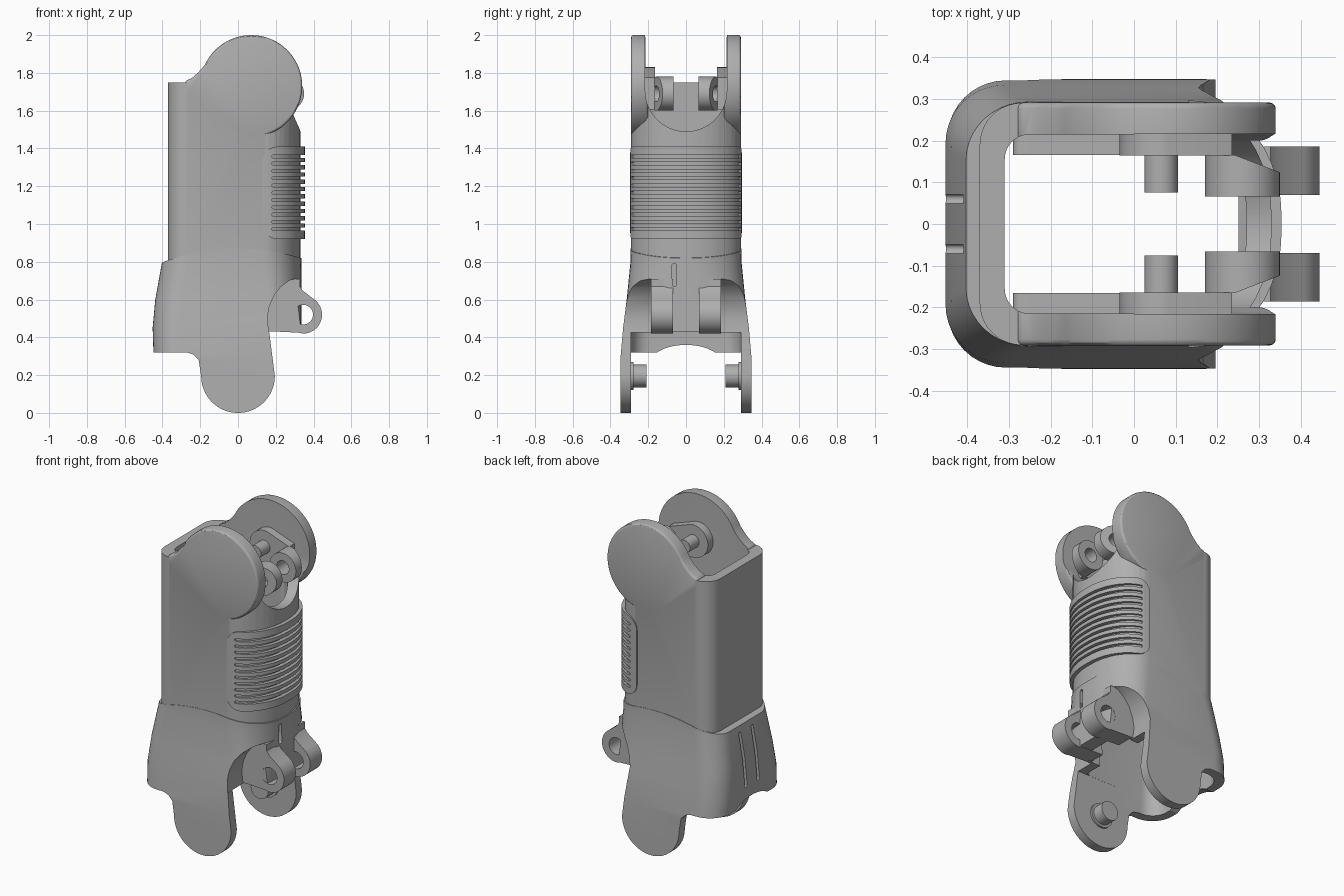
import bpy, bmesh
from math import sin, cos, radians

if "Cube" in bpy.data.objects:
    bpy.data.objects.remove(bpy.data.objects["Cube"])

grey = bpy.data.materials.new("plain grey")
grey.use_nodes = True
grey.diffuse_color = (0.43, 0.43, 0.43, 1)
grey.node_tree.nodes["Principled BSDF"].inputs["Base Color"].default_value = (0.43, 0.43, 0.43, 1)
SIDES = (1, -1)


# Helpers: outlines
def arc(cx, cy, r, start, end, n=24, ry=None):
    ry = r if ry is None else ry
    angles = [radians(start + (end - start) * i / n) for i in range(n + 1)]
    return [(cx + r * cos(a), cy + ry * sin(a)) for a in angles]


def circle(cx, cy, r, n=40):
    return arc(cx, cy, r, 0, 360, n)[:-1]


def rounded_box(x0, x1, y0, y1, r, n=6):
    return (arc(x1 - r, y1 - r, r, 0, 90, n) + arc(x0 + r, y1 - r, r, 90, 180, n)
            + arc(x0 + r, y0 + r, r, 180, 270, n) + arc(x1 - r, y0 + r, r, 270, 360, n))


def section(z, x0, x1, hy, back, fx, fy, n=10):
    """Horizontal ring with round back corners and elliptical front corners."""
    pts = (arc(x1 - fx, hy - fy, fx, 0, 90, n, fy) + arc(x0 + back, hy - back, back, 90, 180, n)
           + arc(x0 + back, back - hy, back, 180, 270, n) + arc(x1 - fx, fy - hy, fx, 270, 360, n, fy))
    return [(x, y, z) for x, y in pts]


# Helpers: solids
def loft(name, rings):
    bm = bmesh.new()
    loops = [[bm.verts.new(p) for p in ring] for ring in rings]
    count = len(loops[0])
    for low, high in zip(loops, loops[1:]):
        for i in range(count):
            j = (i + 1) % count
            bm.faces.new((low[i], low[j], high[j], high[i]))
    bm.faces.new(loops[0][::-1])
    bm.faces.new(loops[-1])
    bmesh.ops.recalc_face_normals(bm, faces=bm.faces[:])
    mesh = bpy.data.meshes.new(name)
    bm.to_mesh(mesh)
    bm.free()
    obj = bpy.data.objects.new(name, mesh)
    bpy.context.scene.collection.objects.link(obj)
    return obj


def prism(name, outline, a, b, axis="Y"):
    place = {"X": lambda u, v, t: (t, u, v), "Y": lambda u, v, t: (u, t, v),
             "Z": lambda u, v, t: (u, v, t)}[axis]
    return loft(name, [[place(u, v, t) for u, v in outline] for t in (a, b)])


def combine(obj, tools, operation="DIFFERENCE"):
    for tool in tools:
        tool.hide_render = True
        mod = obj.modifiers.new("cut", "BOOLEAN")
        mod.operation, mod.object, mod.solver = operation, tool, "EXACT"
    bpy.context.view_layer.update()
    graph = bpy.context.evaluated_depsgraph_get()
    mesh = bpy.data.meshes.new_from_object(obj.evaluated_get(graph))
    obj.modifiers.clear()
    obj.data = mesh
    for tool in tools:
        bpy.data.objects.remove(tool)


# Upper housing with two round ears
upper = loft("upper_housing", [section(z, -0.37, 0.33, 0.29, 0.1, 0.2, 0.27) for z in (0.8, 1.75)])
ear_outline = ([(-0.28, 1.70), (-0.28, 1.757), (-0.245, 1.772), (-0.215, 1.798), (-0.19, 1.825)]
               + arc(0.07, 1.73, 0.27, 155, -105, 48))
ears = []
for s in SIDES:
    ear = prism("ear", ear_outline, 0.2 * s, 0.291 * s)
    bevel = ear.modifiers.new("round", "BEVEL")
    bevel.width, bevel.segments = 0.014, 3
    ears.append(ear)
combine(upper, ears, "UNION")
hollow = loft("hollow", [section(z, -0.31, 0.27, 0.215, 0.06, 0.15, 0.19) for z in (0.7, 2.2)])
mouth = prism("mouth", [(0.216, 2.2), (-0.216, 2.2)] + arc(0, 1.706, 0.216, 180, 360, 32), 0, 0.6, "X")
combine(upper, [hollow, mouth])

# Ribbed grip wrapped around the front
grip = loft("ribbed_grip", [section(z, -0.3, 0.354, 0.296, 0.1, 0.215, 0.278) for z in (0.9, 1.43)])
combine(grip, [prism("grip_shape", rounded_box(0.13, 0.6, 0.92, 1.41, 0.08), -0.5, 0.5)], "INTERSECT")
slots = [loft("core", [section(z, -0.5, 0.31, 0.27, 0.06, 0.18, 0.25) for z in (0.8, 1.5)])]
for i in range(11):
    z = 0.965 + 0.0385 * i
    slots.append(prism("slot", rounded_box(0.18, 0.6, z, z + 0.016, 0.007, 3), -0.5, 0.5))
combine(grip, slots)

# Lower cover: tapered loft trimmed to the side silhouette
shape = [(-0.05, -0.445, 0.348, 0.1, 0.15), (0.3, -0.447, 0.346, 0.1, 0.15),
         (0.45, -0.452, 0.333, 0.12, 0.2), (0.6, -0.438, 0.314, 0.18, 0.25),
         (0.8, -0.402, 0.294, 0.2, 0.27), (0.95, -0.37, 0.291, 0.2, 0.27)]
lower = loft("lower_cover", [section(z, x0, 0.335, hy, 0.14, fx, fy) for z, x0, hy, fx, fy in shape])
silhouette = (arc(0, 0.195, 0.195, 180, 360, 36) + [(0.165, 0.43), (0.6, 0.43)]
              + arc(0, -0.27, 1.14, 60, 120, 40)
              + [(-0.6, 0.32), (-0.27, 0.32), (-0.235, 0.308), (-0.208, 0.28)])
combine(lower, [prism("silhouette", silhouette, -0.6, 0.6)], "INTERSECT")

cavity = [(-0.1, -0.395, 0.29), (0.42, -0.395, 0.29), (0.62, -0.38, 0.262), (1.0, -0.31, 0.225)]
arch = [(0.164, 0.425), (0.155, 0.5), (0.165, 0.56), (0.19, 0.62), (0.225, 0.665),
        (0.27, 0.7), (0.335, 0.72), (0.6, 0.72), (0.6, 0.4)]
cutters = [
    loft("cavity", [section(z, x0, 0.11, hy, 0.1, 0.03, 0.03) for z, x0, hy in cavity]),
    prism("leg_gap", [(-0.1, -0.1), (0.5, -0.1), (0.5, 0.425), (-0.1, 0.425)], -0.29, 0.29),
    prism("passage", [(0, 0.3), (0.25, 0.3), (0.25, 1.1), (0, 1.1)], -0.165, 0.165),
    prism("back_scallop", arc(0, 0.25, 0.2, 0, 180, 24, 0.11), -0.6, -0.25, "X"),
    prism("front_slot", rounded_box(-0.075, -0.05, 0.67, 0.79, 0.012), 0.3, 0.5, "X"),
]
for s in SIDES:
    cutters.append(prism("arch", arch, 0.185 * s, 0.6 * s))
    y = 0.06 * s
    cutters.append(prism("back_slot", rounded_box(y - 0.011, y + 0.011, 0.43, 0.76, 0.01),
                         -0.6, -0.3, "X"))
combine(lower, cutters)

# Hinge parts, mirrored left and right
lug_outline = ([(0.17, 0.432), (0.32, 0.425)] + arc(0.345, 0.52, 0.1, -90, 55, 24)
               + [(0.345, 0.645), (0.327, 0.67), (0.327, 0.71), (0.2, 0.71)])
arm_outline = arc(0.065, 1.73, 0.1, 80, 265, 24) + [(0.235, 1.605), (0.235, 1.775)]
for s, side in zip(SIDES, ("left", "right")):
    lug = prism(side + "_lower_lug", lug_outline, 0.07 * s, 0.186 * s)
    combine(lug, [prism("hole", circle(0.345, 0.52, 0.052), 0, 0.3 * s)])

    knuckle = prism(side + "_upper_lug", circle(0.26, 1.69, 0.09), 0.066 * s, 0.166 * s)
    slope = [(0.235, 0.168 * s), (0.36, 0.12 * s), (0.4, 0.25 * s)]
    combine(knuckle, [prism("slope", slope, 1.5, 1.9, "Z"),
                      prism("hole", circle(0.26, 1.69, 0.042), 0, 0.3 * s)])

    prism(side + "_upper_arm", arm_outline, 0.164 * s, 0.22 * s)
    prism(side + "_upper_pin", circle(0.065, 1.73, 0.04), 0.075 * s, 0.17 * s)
    prism(side + "_lower_pin", circle(0, 0.195, 0.06), 0.21 * s, 0.3 * s)
    prism(side + "_lower_pin_collar", circle(0, 0.195, 0.075), 0.278 * s, 0.3 * s)
    prism(side + "_inner_rail", rounded_box(-0.29, 0.2, 0.9, 1.2, 0.02), 0.165 * s, 0.225 * s)

# Shading and colour
for obj in list(bpy.context.scene.collection.objects):
    if obj.type != "MESH":
        continue
    obj.data.materials.clear()
    obj.data.materials.append(grey)
    bpy.ops.object.select_all(action="DESELECT")
    obj.select_set(True)
    bpy.context.view_layer.objects.active = obj
    bpy.ops.object.shade_smooth_by_angle(angle=radians(30))
